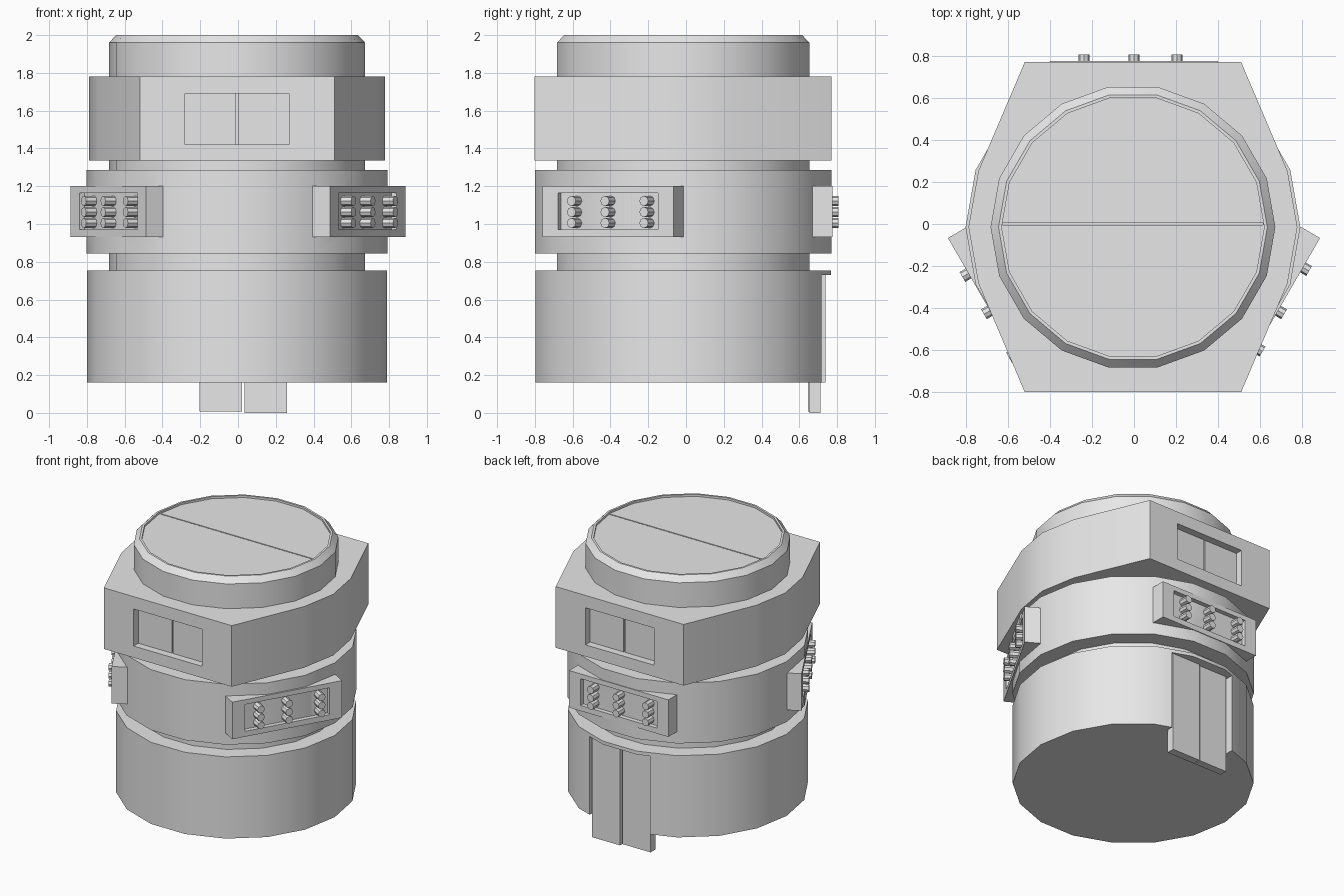
import bpy, bmesh, math
from mathutils import Matrix, Vector

if "Cube" in bpy.data.objects:
    bpy.data.objects.remove(bpy.data.objects["Cube"])

CX, CY = -0.005, -0.015      # axis of the round body
SIDES = 18

grey = bpy.data.materials.new("light grey")
grey.diffuse_color = (0.8, 0.8, 0.8, 1)
grey.use_nodes = True
grey.node_tree.nodes["Principled BSDF"].inputs["Base Color"].default_value = grey.diffuse_color


def new_object(name, bm):
    bmesh.ops.recalc_face_normals(bm, faces=bm.faces)
    me = bpy.data.meshes.new(name)
    bm.to_mesh(me)
    bm.free()
    me.materials.append(grey)
    ob = bpy.data.objects.new(name, me)
    bpy.context.collection.objects.link(ob)
    return ob


def circle(r):
    return [(r * math.cos(2 * math.pi * i / SIDES), r * math.sin(2 * math.pi * i / SIDES))
            for i in range(SIDES)]


def stack(name, layers):
    """Solid made of matching outlines stacked as (outline, z)."""
    bm = bmesh.new()
    rings = [[bm.verts.new((x + CX, y + CY, z)) for x, y in pts] for pts, z in layers]
    n = len(rings[0])
    for a, b in zip(rings, rings[1:]):
        for i in range(n):
            j = (i + 1) % n
            bm.faces.new((a[i], a[j], b[j], b[i]))
    bm.faces.new(rings[0][::-1])
    bm.faces.new(rings[-1])
    return new_object(name, bm)


def box(name, lo, hi, matrix=Matrix()):
    bm = bmesh.new()
    lo, hi = Vector(lo), Vector(hi)
    size = hi - lo
    bmesh.ops.create_cube(bm, size=1, matrix=matrix @ Matrix.Translation((lo + hi) / 2)
                          @ Matrix.Diagonal((size.x, size.y, size.z, 1)))
    return new_object(name, bm)


def cut(ob, lo, hi, matrix=Matrix()):
    """Cut a box-shaped recess and apply it."""
    cutter = box("cutter", lo, hi, matrix)
    mod = ob.modifiers.new("recess", 'BOOLEAN')
    mod.operation, mod.solver, mod.object = 'DIFFERENCE', 'EXACT', cutter
    bpy.context.view_layer.objects.active = ob
    bpy.ops.object.modifier_apply(modifier=mod.name)
    bpy.data.objects.remove(cutter)


# Core with chamfered rim, sunken lid and lid split
core = stack("core", [(circle(0.678), 0.70), (circle(0.678), 1.96), (circle(0.64), 2.0),
                      (circle(0.625), 2.0), (circle(0.625), 1.985)])
cut(core, (-0.625, -0.004, 1.97), (0.615, 0.004, 1.995))

# Base drum with doorway at the back
base = stack("base_drum", [(circle(0.795), 0.16), (circle(0.795), 0.755)])
cut(base, (-0.225, 0.66, 0.1), (0.275, 0.9, 0.73))
box("door_leaf_left", (-0.205, 0.645, 0.008), (0.02, 0.70, 0.735))
box("door_leaf_right", (0.034, 0.655, 0.0), (0.26, 0.712, 0.735))

# Collar: round sides, flat front and back with wide corners
side = [(0.783 * math.cos(math.radians(a)), 0.783 * math.sin(math.radians(a))) for a in (-20, 0, 20)]
right = [(0.515, -0.786)] + side + [(0.515, 0.786)]
outline = right + [(-x, -y) for x, y in right]
collar = stack("collar", [(outline, 1.335), (outline, 1.78)])

# Sunken windows with two panes, front and back
for label, y0, y1, s in (("front", -0.9, -0.735, -1), ("back", 0.705, 0.9, 1)):
    cut(collar, (-0.28, y0, 1.42), (0.27, y1, 1.69))
    floor = y1 if s < 0 else y0
    ys = sorted((floor - s * 0.01, floor + s * 0.012))
    box(label + "_pane_left", (-0.28, ys[0], 1.42), (-0.01, ys[1], 1.69))
    box(label + "_pane_right", (0.0, ys[0], 1.42), (0.27, ys[1], 1.69))

# Middle drum with three control panels, local x pointing outwards
middle = stack("middle_drum", [(circle(0.797), 0.845), (circle(0.797), 1.285)])
for label, angle in (("right", -30), ("back", 90), ("left", 210)):
    m = Matrix.Translation((0, -0.017, 0)) @ Matrix.Rotation(math.radians(angle), 4, 'Z')
    panel = box(label + "_panel", (0.685, -0.4, 0.93), (0.792, 0.4, 1.2), m)
    for ob in (panel, middle):
        cut(ob, (0.76, -0.307, 0.97), (0.9, 0.307, 1.165), m)
    # Three by three buttons
    bm = bmesh.new()
    for t in (-0.205, 0, 0.238):
        for z in (1.005, 1.063, 1.122):
            bmesh.ops.create_cone(bm, cap_ends=True, segments=8, radius1=0.027, radius2=0.027,
                                  depth=0.08, matrix=m @ Matrix.Translation((0.785, t, z))
                                  @ Matrix.Rotation(math.pi / 2, 4, 'Y'))
    new_object(label + "_buttons", bm)

# Smooth the round sides and keep the edges crisp
bpy.ops.object.select_all(action='SELECT')
bpy.context.view_layer.objects.active = core
bpy.ops.object.shade_smooth_by_angle(angle=math.radians(30))
